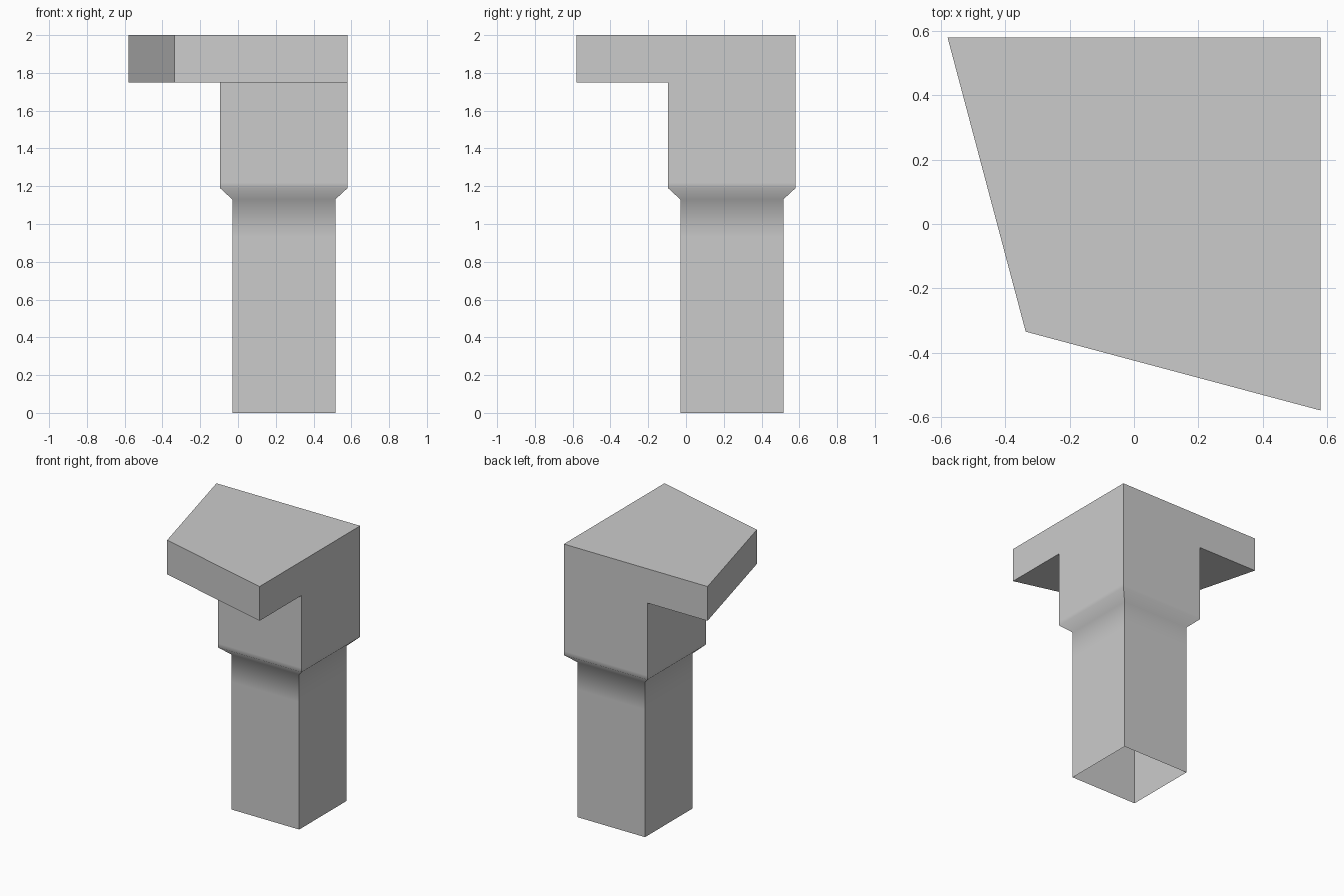
import bpy
import bmesh

if "Cube" in bpy.data.objects:
    bpy.data.objects.remove(bpy.data.objects["Cube"])

bm = bmesh.new()


def ring(points, z):
    return [bm.verts.new((x, y, z)) for x, y in points]


def square(lo, hi):
    return [(lo, lo), (hi, lo), (hi, hi), (lo, hi)]


# Post: square sections from the open foot, through the flare, to the bracket
NARROW, WIDE = (-0.03, 0.515), (-0.095, 0.58)
sections = [(0.0, NARROW), (0.93, NARROW), (1.13, NARROW),
            (1.19, WIDE), (1.22, WIDE), (1.75, WIDE)]
rings = [ring(square(*size), z) for z, size in sections]
for low, high in zip(rings, rings[1:]):
    for i in range(4):
        j = (i + 1) % 4
        bm.faces.new((low[i], low[j], high[j], high[i]))

# Corner slab: flush with the back and right faces of the post
a, b, c, d = rings[-1]
outline = [(-0.58, 0.58), (-0.337, -0.335), (0.58, -0.58)]
p0, p1, p2 = ring(outline, 1.75)
t0, t1, t2, t3 = ring(outline + [(0.58, 0.58)], 2.0)
for face in ((p1, p0, d, a), (p2, p1, a, b),          # underside
             (p0, p1, t1, t0), (p1, p2, t2, t1),      # slanted sides
             (p2, b, c, t3, t2), (c, d, p0, t0, t3),  # flush sides
             (t0, t1, t2, t3)):                       # top
    bm.faces.new(face)
bm.normal_update()

mesh = bpy.data.meshes.new("corner_post")
bm.to_mesh(mesh)
bm.free()
post = bpy.data.objects.new("corner_post", mesh)
bpy.context.collection.objects.link(post)

# Soft flare, crisp corners
bpy.context.view_layer.objects.active = post
post.select_set(True)
bpy.ops.object.shade_smooth_by_angle(angle=0.9)
